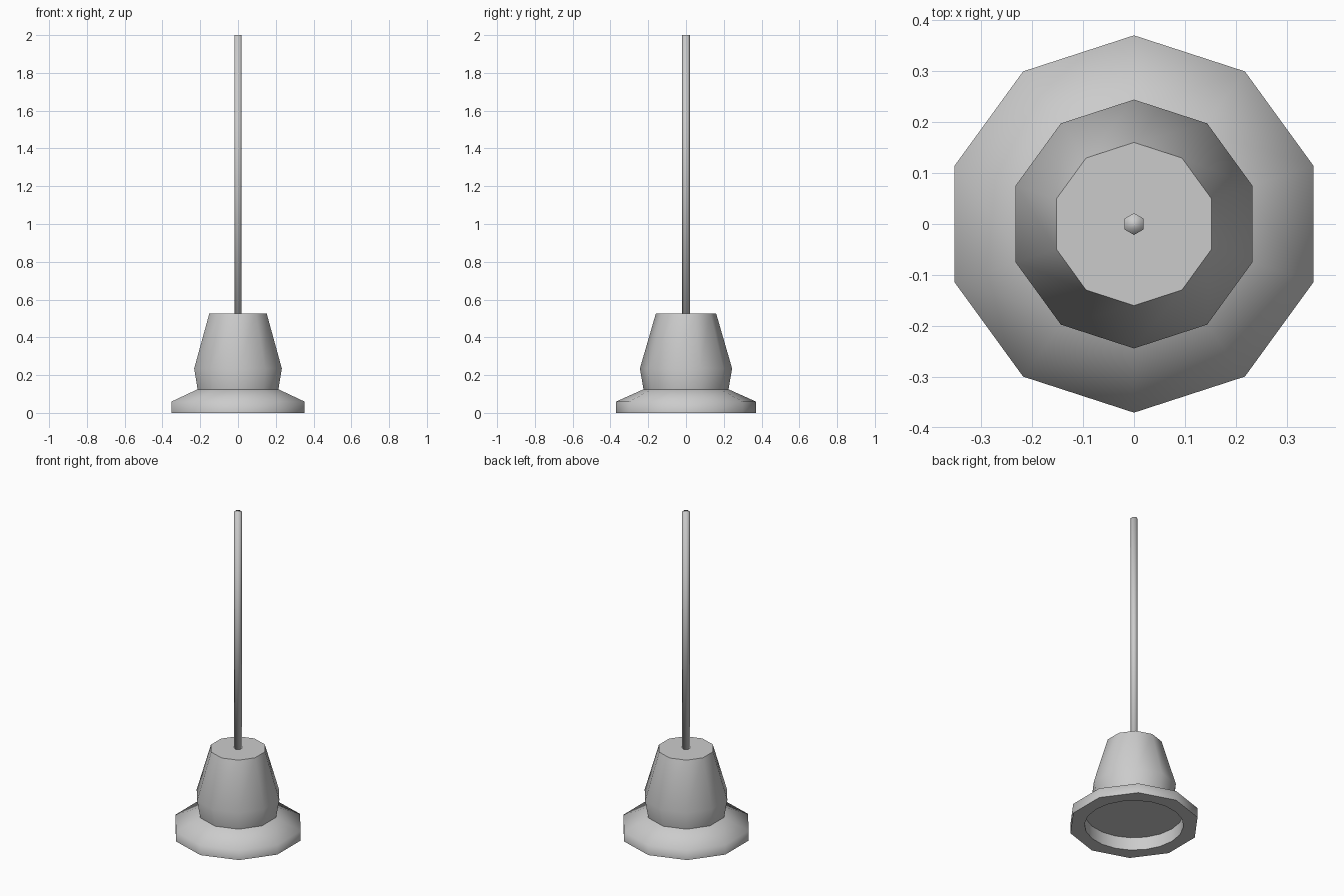
import bpy, bmesh, math

if "Cube" in bpy.data.objects:
    bpy.data.objects.remove(bpy.data.objects["Cube"])


def ring(bm, radius, z, sides):
    # Closed loop of vertices with a corner pointing along +y
    return [bm.verts.new((radius * math.cos(math.pi / 2 + 2 * math.pi * i / sides),
                          radius * math.sin(math.pi / 2 + 2 * math.pi * i / sides), z))
            for i in range(sides)]


def skin(bm, a, b):
    n = len(a)
    for i in range(n):
        j = (i + 1) % n
        bm.faces.new((a[i], a[j], b[j], b[i]))


def loft(bm, profile, sides):
    rings = [ring(bm, r, z, sides) for r, z in profile]
    for a, b in zip(rings, rings[1:]):
        skin(bm, a, b)
    return rings


def finish(bm, name, angle):
    bmesh.ops.recalc_face_normals(bm, faces=bm.faces)
    mesh = bpy.data.meshes.new(name)
    bm.to_mesh(mesh)
    bm.free()
    obj = bpy.data.objects.new(name, mesh)
    bpy.context.collection.objects.link(obj)
    bpy.ops.object.select_all(action='DESELECT')
    obj.select_set(True)
    bpy.context.view_layer.objects.active = obj
    bpy.ops.object.shade_smooth_by_angle(angle=math.radians(angle))


# Lamp shade: ten-sided flared bell with a flat top
bm = bmesh.new()
outer = loft(bm, [(0.37, 0), (0.37, 0.06), (0.225, 0.125), (0.244, 0.235), (0.16, 0.525)], 10)
bm.faces.new(outer[-1])

# Round recess in the underside, twice as many sides as the shade
inner = loft(bm, [(0.28, 0), (0.28, 0.08)], 20)
bm.faces.new(inner[-1])

# Flat rim between the outer edge and the recess
o, r = outer[0], inner[0]
for i in range(10):
    j = (i + 1) % 10
    bm.faces.new((o[i], o[j], r[2 * j], r[2 * i + 1], r[2 * i]))
finish(bm, "lamp_shade", 70)

# Hanging rod: thin hexagonal bar
bm = bmesh.new()
rod = loft(bm, [(0.0215, 0.52), (0.0215, 2.0)], 6)
bm.faces.new(rod[0])
bm.faces.new(rod[-1])
finish(bm, "hanging_rod", 100)
